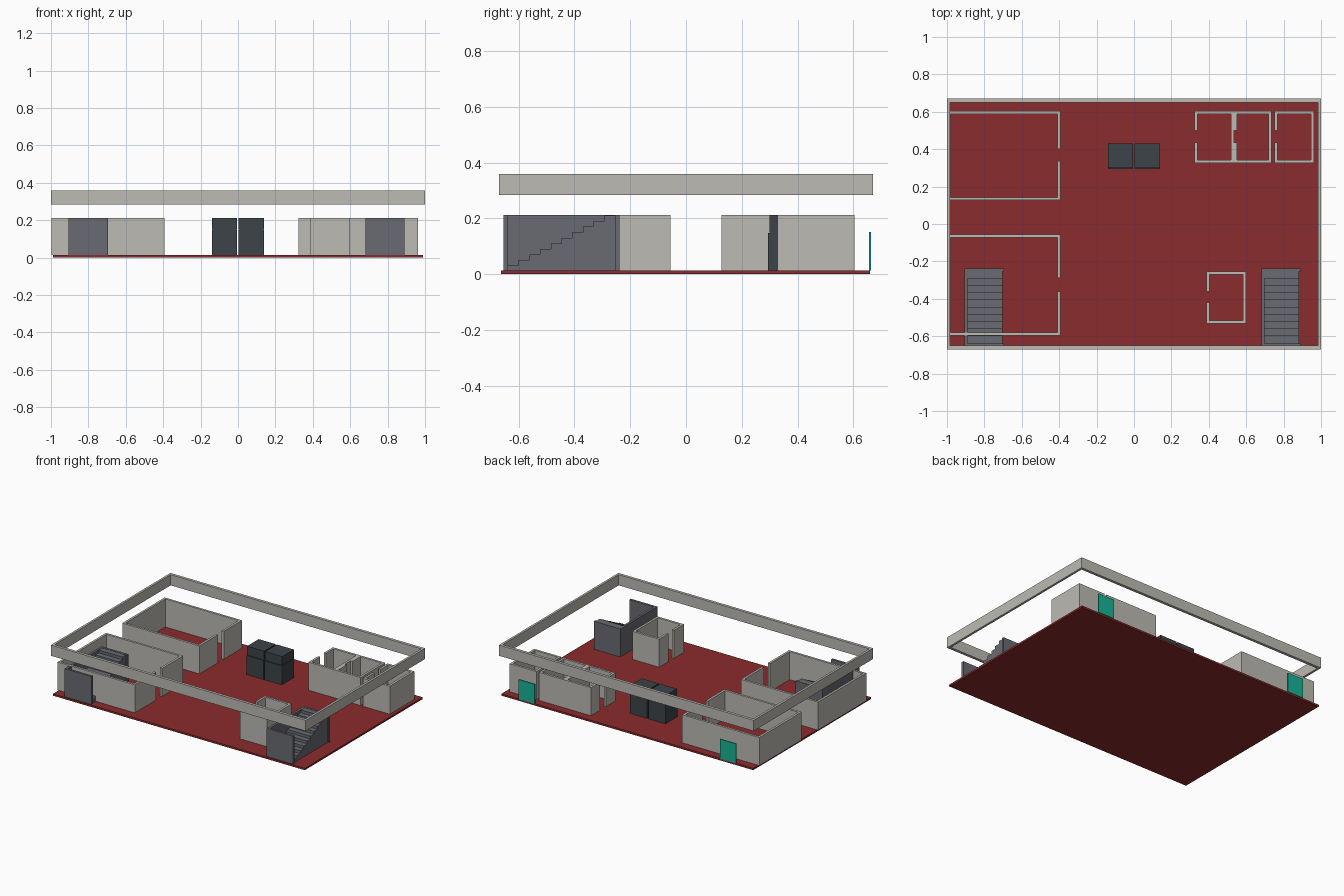
import bpy
import bmesh
from mathutils import Matrix, Vector

if "Cube" in bpy.data.objects:
    bpy.data.objects.remove(bpy.data.objects["Cube"], do_unlink=True)

FLOOR, TOP, T = 0.013, 0.212, 0.016   # floor top, wall top, wall thickness


def material(name, rgb):
    mat = bpy.data.materials.new(name)
    mat.use_nodes = True
    mat.diffuse_color = (*rgb, 1)
    bsdf = mat.node_tree.nodes["Principled BSDF"]
    bsdf.inputs["Base Color"].default_value = (*rgb, 1)
    bsdf.inputs["Roughness"].default_value = 0.8
    return mat


red = material("dark red floor", (0.26, 0.025, 0.026))
grey = material("warm grey wall", (0.51, 0.495, 0.455))
steel = material("stair grey", (0.14, 0.145, 0.165))
charcoal = material("charcoal", (0.045, 0.056, 0.066))
green = material("door green", (0.008, 0.45, 0.30))


def finish(name, bm, mat):
    mesh = bpy.data.meshes.new(name)
    bmesh.ops.recalc_face_normals(bm, faces=bm.faces)
    bm.to_mesh(mesh)
    bm.free()
    mesh.materials.append(mat)
    obj = bpy.data.objects.new(name, mesh)
    bpy.context.collection.objects.link(obj)
    return obj


def boxes(name, spans, mat):
    """One object from boxes given as (x0, x1, y0, y1, z0, z1)."""
    bm = bmesh.new()
    for x0, x1, y0, y1, z0, z1 in spans:
        centre = Vector((x0 + x1, y0 + y1, z0 + z1)) / 2
        size = Matrix.Diagonal((x1 - x0, y1 - y0, z1 - z0, 1))
        bmesh.ops.create_cube(bm, size=1, matrix=Matrix.Translation(centre) @ size)
    return finish(name, bm, mat)


def room(name, x0, x1, y0, y1, door, door_side):
    """Four walls, with a full-height doorway in the left or right one."""
    z = (FLOOR, TOP)
    spans = [(x0, x1, y0, y0 + T, *z), (x0, x1, y1 - T, y1, *z)]
    for side, xa in ((-1, x0), (1, x1 - T)):
        if side == door_side:
            spans.append((xa, xa + T, y0 + T, door[0], *z))
            spans.append((xa, xa + T, door[1], y1 - T, *z))
        else:
            spans.append((xa, xa + T, y0 + T, y1 - T, *z))
    boxes(name, spans, grey)


def stairs(name, x0, x1, y0, y1, steps=10):
    """Steps rising to the back, enclosed on three sides."""
    z = (FLOOR, TOP)
    boxes(name + "_panels", [(x0, x1, y0, y0 + T, *z), (x0, x1, y1 - T, y1, *z),
                             (x0, x0 + T, y0 + T, y1 - T, *z)], steel)
    a, run = y0 + T, (y1 - y0 - 2 * T) / steps
    rise = (TOP - FLOOR) / steps
    profile = [(a, FLOOR)]
    for i in range(steps):
        h = FLOOR + rise * (i + 1) - 0.002
        profile += [(a + run * i, h), (a + run * (i + 1), h)]
    profile.append((y1 - T, FLOOR))
    bm = bmesh.new()
    face = bm.faces.new([bm.verts.new((x0 + T, y, h)) for y, h in profile])
    ext = bmesh.ops.extrude_face_region(bm, geom=[face])
    moved = [v for v in ext["geom"] if isinstance(v, bmesh.types.BMVert)]
    bmesh.ops.translate(bm, verts=moved, vec=(x1 - x0 - T - 0.008, 0, 0))
    finish(name + "_steps", bm, steel)


# Floor slab
boxes("floor", [(-0.99, 0.988, -0.662, 0.66, 0, FLOOR)], red)

# Raised perimeter band
RX, RY, ZB = 1.0, 0.67, (0.284, 0.36)
boxes("upper_band", [(-RX, RX, -RY, -RY + 0.02, *ZB), (-RX, RX, RY - 0.02, RY, *ZB),
                     (-RX, -RX + T, -RY + 0.02, RY - 0.02, *ZB),
                     (RX - T, RX, -RY + 0.02, RY - 0.02, *ZB)], grey)

# Rooms
room("back_right_room", -0.998, -0.392, 0.127, 0.603, (0.338, 0.4), 1)
room("front_right_room", -0.998, -0.392, -0.597, -0.055, (-0.36, -0.29), 1)
room("small_front_room", 0.388, 0.6, -0.532, -0.254, (-0.42, -0.36), -1)
for i, (xa, xb) in enumerate(((0.324, 0.534), (0.534, 0.734), (0.752, 0.963))):
    room("small_back_room_%d" % (i + 1), xa, xb, 0.327, 0.603, (0.436, 0.5), -1)

# Staircases
stairs("right_stairs", -0.905, -0.694, -0.654, -0.238)
stairs("left_stairs", 0.683, 0.89, -0.654, -0.238)

# Twin cabinets
for side, xa in (("right", -0.139), ("left", 0.004)):
    boxes(side + "_cabinet", [(xa, xa + 0.134, 0.294, 0.43, FLOOR, 0.148),
                              (xa, xa + 0.134, 0.299, 0.43, 0.15, TOP),
                              (xa + 0.003, xa + 0.131, 0.302, 0.427, 0.146, 0.152)],
          charcoal)

# Rear door plates
for side, x in (("right", -0.793), ("left", 0.788)):
    boxes(side + "_rear_door", [(x - 0.063, x + 0.063, 0.655, 0.663, FLOOR, 0.152)], green)
